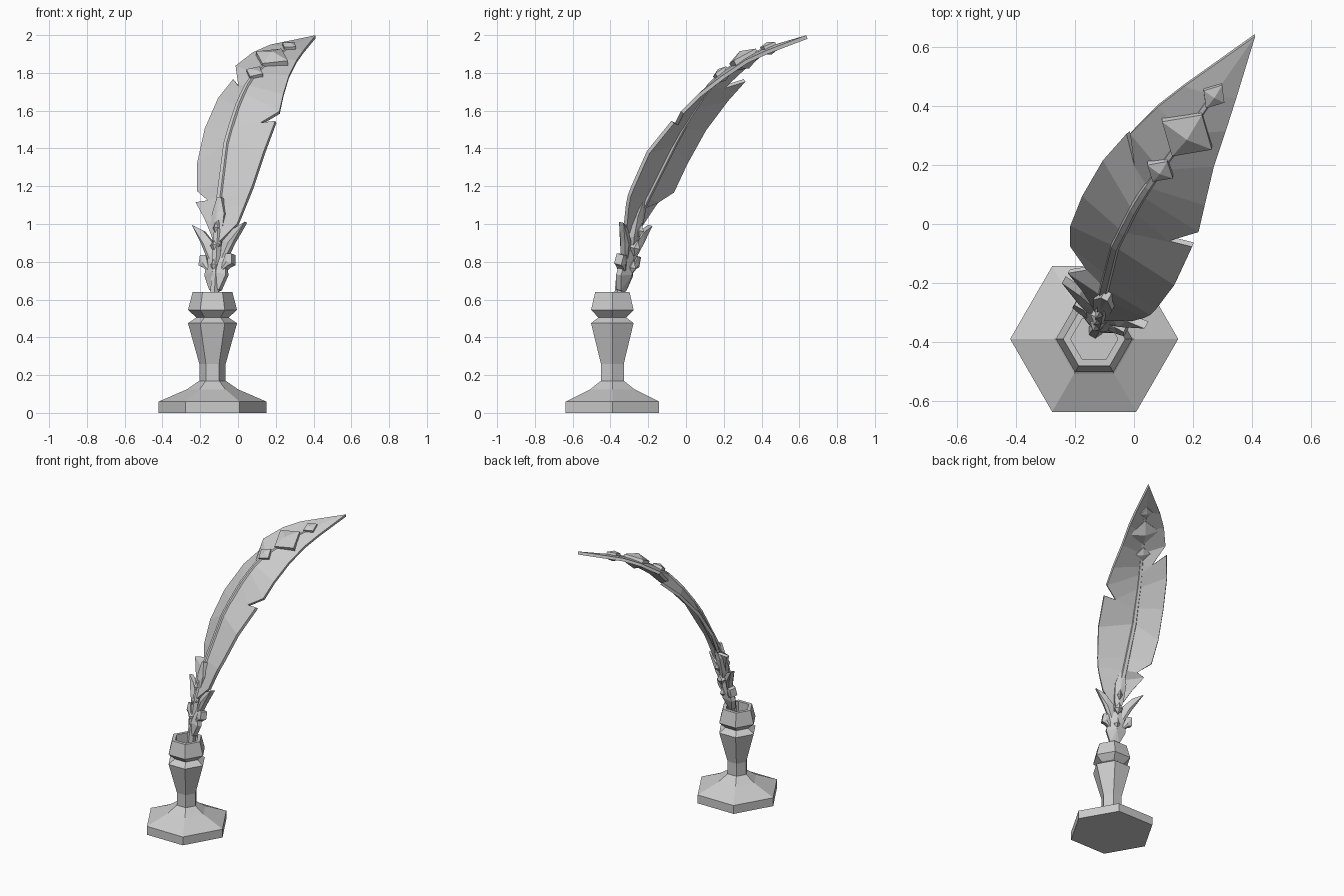
import bpy, bmesh, math
from mathutils import Vector

old = bpy.data.objects.get("Cube")
if old:
    bpy.data.objects.remove(old)

grey = bpy.data.materials.new("plain grey")
grey.use_nodes = True
grey.diffuse_color = (0.6, 0.6, 0.6, 1)
grey.node_tree.nodes["Principled BSDF"].inputs["Base Color"].default_value = (0.6, 0.6, 0.6, 1)


def make(name, verts, faces):
    bm = bmesh.new()
    vs = [bm.verts.new(v) for v in verts]
    for f in faces:
        bm.faces.new([vs[i] for i in f])
    bmesh.ops.recalc_face_normals(bm, faces=bm.faces)
    mesh = bpy.data.meshes.new(name)
    bm.to_mesh(mesh)
    bm.free()
    mesh.materials.append(grey)
    obj = bpy.data.objects.new(name, mesh)
    bpy.context.collection.objects.link(obj)
    return obj


def loft(name, rings):
    """Skin a list of equal rings and cap both ends."""
    n = len(rings[0])
    faces = [(r * n + i, r * n + (i + 1) % n, (r + 1) * n + (i + 1) % n, (r + 1) * n + i)
             for r in range(len(rings) - 1) for i in range(n)]
    faces += [tuple(range(n)), tuple(range((len(rings) - 1) * n, len(rings) * n))]
    return make(name, [v for ring in rings for v in ring], faces)


def ridged_plate(name, outline, frame, rim, peak):
    """Outline in (across, along), with a thin rim and a raised point on both sides."""
    origin, across, along, normal = frame
    flat = [origin + across * u + along * v for u, v in outline]
    n = len(flat)
    centre = sum(flat, Vector()) / n
    verts = [p + normal * rim for p in flat] + [p - normal * rim for p in flat]
    verts += [centre + normal * peak, centre - normal * peak]
    faces = []
    for i in range(n):
        j = (i + 1) % n
        faces += [(i, j, n + j, n + i), (i, j, 2 * n), (n + i, n + j, 2 * n + 1)]
    return make(name, verts, faces)


def frame_at(origin, along, across):
    along = along.normalized()
    across = (across - along * across.dot(along)).normalized()
    return origin, across, along, across.cross(along).normalized()


def diamond(v, w, h):
    return [(0, v - h), (w, v), (0, v + h), (-w, v)]


# Hexagonal stand with a hollow mouth
profile = [(.285, 0), (.285, .06), (.135, .125), (.07, .17), (.07, .26), (.13, .475),
           (.085, .505), (.13, .545), (.105, .64), (.08, .64), (.08, .53)]
loft("stand", [[Vector((-.135 + r * math.cos(i * math.pi / 3),
                        -.39 + r * math.sin(i * math.pi / 3), z)) for i in range(6)]
               for r, z in profile])

# Feather blade: spine with a notched edge on each side
spine = [(-.11, -.31, .9), (-.105, -.28, 1), (-.1, -.24, 1.08), (-.095, -.21, 1.14),
         (-.085, -.17, 1.22), (-.06, -.07, 1.42), (-.035, -.02, 1.51), (0, .05, 1.62),
         (.03, .1, 1.69), (.05, .13, 1.73), (.09, .19, 1.79), (.18, .31, 1.87),
         (.27, .44, 1.93), (.41, .64, 1.99)]
left = [(-.12, -.3, .9), (-.17, -.22, 1.02), (-.22, -.16, 1.11), (-.155, -.15, 1.12),
        (-.21, -.07, 1.17), (-.21, 0, 1.32), (-.17, .1, 1.5), (-.1, .22, 1.66),
        (-.02, .31, 1.76), (.008, .2, 1.725), (-.01, .31, 1.83), (.08, .4, 1.9),
        (.17, .47, 1.94)]
right = [(-.1, -.32, .9), (0, -.32, 1), (.04, -.31, 1.1), (.06, -.3, 1.15),
         (.08, -.28, 1.2), (.14, -.2, 1.38), (.2, -.07, 1.54), (.12, -.05, 1.53),
         (.22, -.02, 1.59), (.24, .07, 1.68), (.27, .2, 1.78), (.31, .32, 1.86),
         (.345, .43, 1.91)]
spine, left, right = ([Vector(p) for p in row] for row in (spine, left, right))
n, m = len(spine), len(left)
faces = []
for i in range(m - 1):
    faces += [(i, i + 1, n + i + 1, n + i), (i + 1, i, n + m + i, n + m + i + 1)]
faces += [(m - 1, m, n + m - 1), (m, m - 1, n + m + m - 1)]
blade = make("feather_blade", spine + left + right, faces)
solid = blade.modifiers.new("thickness", 'SOLIDIFY')
solid.thickness = .02
solid.offset = 0

# Quill shaft running up the blade
across = Vector((.87, -.49, 0))
shaft = [Vector((-.13, -.36, .53)), Vector((-.12, -.345, .7))] + spine[:-1]
rings = []
for i, p in enumerate(shaft):
    tangent = shaft[min(i + 1, len(shaft) - 1)] - shaft[max(i - 1, 0)]
    o, u, t, w = frame_at(p, tangent, across)
    r = .025 - .012 * i / len(shaft)
    rings.append([o + (u * math.cos(a) + w * math.sin(a) * 1.15) * r
                  for a in (k * math.pi / 3 for k in range(6))])
loft("quill_shaft", rings)

# Faceted gems piercing the upper blade
for name, i, w, h in (("lower", 10, .05, .05), ("large", 11, .1, .095), ("upper", 12, .042, .05)):
    f = frame_at(spine[i], spine[i + 1] - spine[i - 1], right[i] - left[i])
    ridged_plate(name + "_blade_gem", diamond(0, w, h), f, .022, .022 + w * .3)

# Leafy ornament around the lower shaft
base = frame_at(Vector((-.12, -.345, .64)), Vector((.025, .09, .41)), across)
ridged_plate("ornament_bulb", [(0, 0), (.03, .01), (.065, .09), (.05, .18), (0, .26),
                               (-.05, .18), (-.065, .09), (-.03, .01)], base, .015, .045)
ridged_plate("centre_leaf", [(0, .2), (.03, .3), (.037, .42), (.012, .51),
                             (-.012, .51), (-.037, .42), (-.03, .3)], base, .024, .036)
side_leaf = [(.01, .12), (.065, .2), (.1, .27), (.16, .37), (.09, .335), (.03, .27)]
prong = [(.03, .1), (.075, .135), (.1, .145), (.095, .2), (.06, .2)]
for side, s in (("left", 1), ("right", -1)):
    ridged_plate(side + "_leaf", [(u * s, v) for u, v in side_leaf], base, .014, .028)
    ridged_plate(side + "_prong", [(u * s, v) for u, v in prong], base, .022, .03)
for name, v, w, h in (("top", .34, .018, .035), ("middle", .245, .028, .04), ("bottom", .14, .022, .04)):
    ridged_plate(name + "_ornament_gem", diamond(v, w, h), base, .036, .058)
